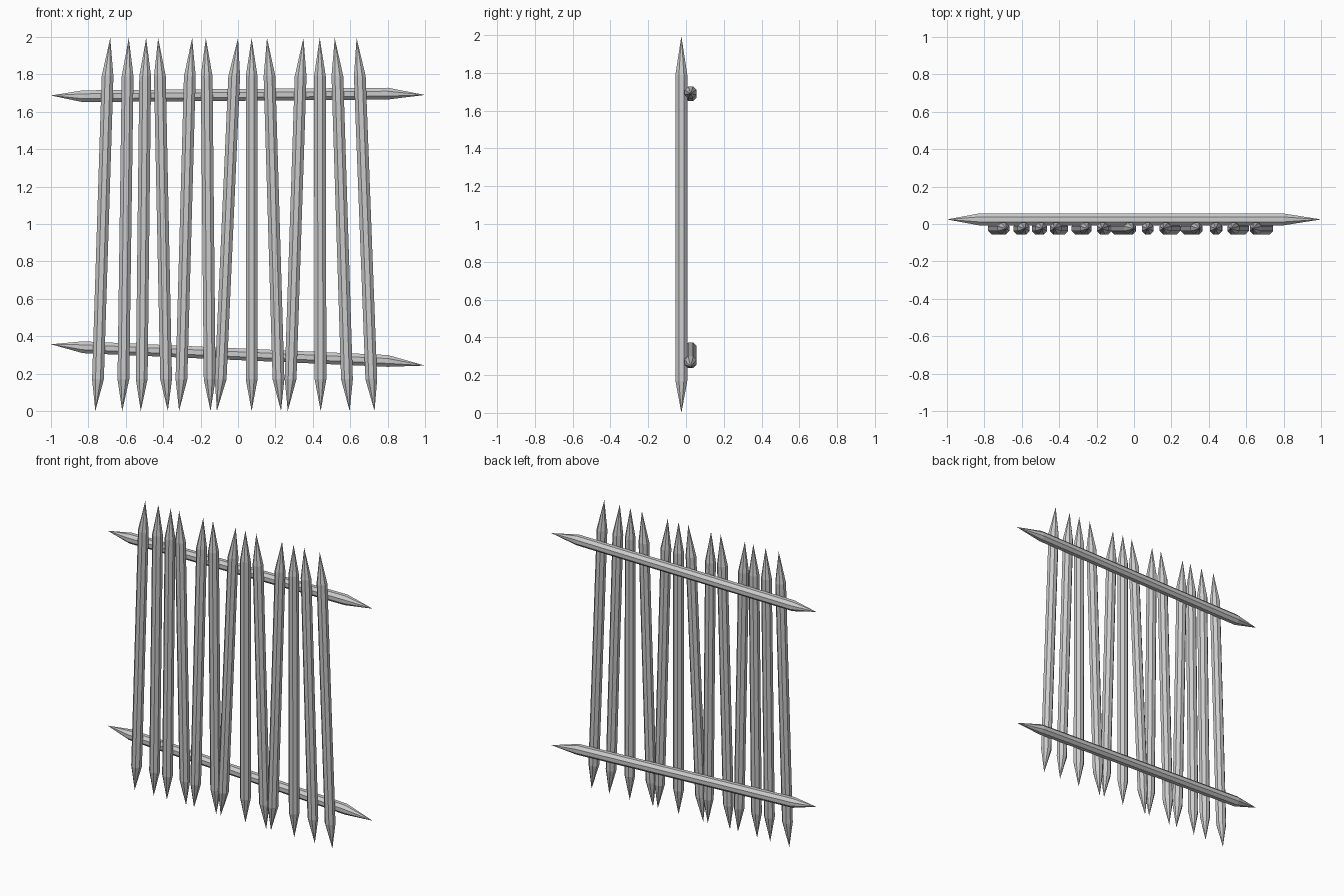
import bpy
import bmesh
from math import cos, sin, pi
from mathutils import Vector

if "Cube" in bpy.data.objects:
    bpy.data.objects.remove(bpy.data.objects["Cube"])

SIDES = 8
RADIUS = 0.0315 / cos(pi / SIDES)   # flats face front and back


def stake(name, points, u, v):
    """Octagonal pole with a sharp point at each end: tip, shoulder, shoulder, tip."""
    start, low, high, end = [Vector(p) for p in points]
    bm = bmesh.new()
    rings = []
    for c in (low, high):
        ring = []
        for i in range(SIDES):
            a = 2 * pi * (i + 0.5) / SIDES
            ring.append(bm.verts.new(c + RADIUS * (cos(a) * u + sin(a) * v)))
        rings.append(ring)
    tip_a, tip_b = bm.verts.new(start), bm.verts.new(end)
    for i in range(SIDES):
        j = (i + 1) % SIDES
        bm.faces.new((rings[0][i], rings[0][j], rings[1][j], rings[1][i]))
        bm.faces.new((tip_a, rings[0][j], rings[0][i]))
        bm.faces.new((rings[1][i], rings[1][j], tip_b))
    bmesh.ops.recalc_face_normals(bm, faces=bm.faces)
    mesh = bpy.data.meshes.new(name)
    bm.to_mesh(mesh)
    bm.free()
    obj = bpy.data.objects.new(name, mesh)
    bpy.context.collection.objects.link(obj)
    return obj


X, Y, Z = Vector((1, 0, 0)), Vector((0, 1, 0)), Vector((0, 0, 1))

# Upright pickets: x of bottom tip, x of top tip
pickets = [(-0.763, -0.683), (-0.619, -0.584), (-0.52, -0.491), (-0.375, -0.427),
           (-0.315, -0.245), (-0.147, -0.172), (-0.113, 0.0), (0.073, 0.073),
           (0.23, 0.155), (0.266, 0.35), (0.442, 0.437), (0.597, 0.517),
           (0.73, 0.634)]
PY = -0.0245
for n, (xb, xt) in enumerate(pickets, 1):
    inset = 0.18 * (xt - xb)
    stake(f"picket_{n:02d}",
          [(xb, PY, 0.0), (xb + inset, PY, 0.17), (xt - inset, PY, 1.79), (xt, PY, 1.995)],
          X, Y)

# Cross rails behind the pickets: z at left tip, both shoulders, right tip
RY = 0.0245
for name, zs in (("upper_rail", (1.687, 1.683, 1.697, 1.690)),
                 ("lower_rail", (0.357, 0.341, 0.268, 0.243))):
    stake(name, [(x, RY, z) for x, z in zip((-1.0, -0.83, 0.80, 1.0), zs)], Y, Z)
